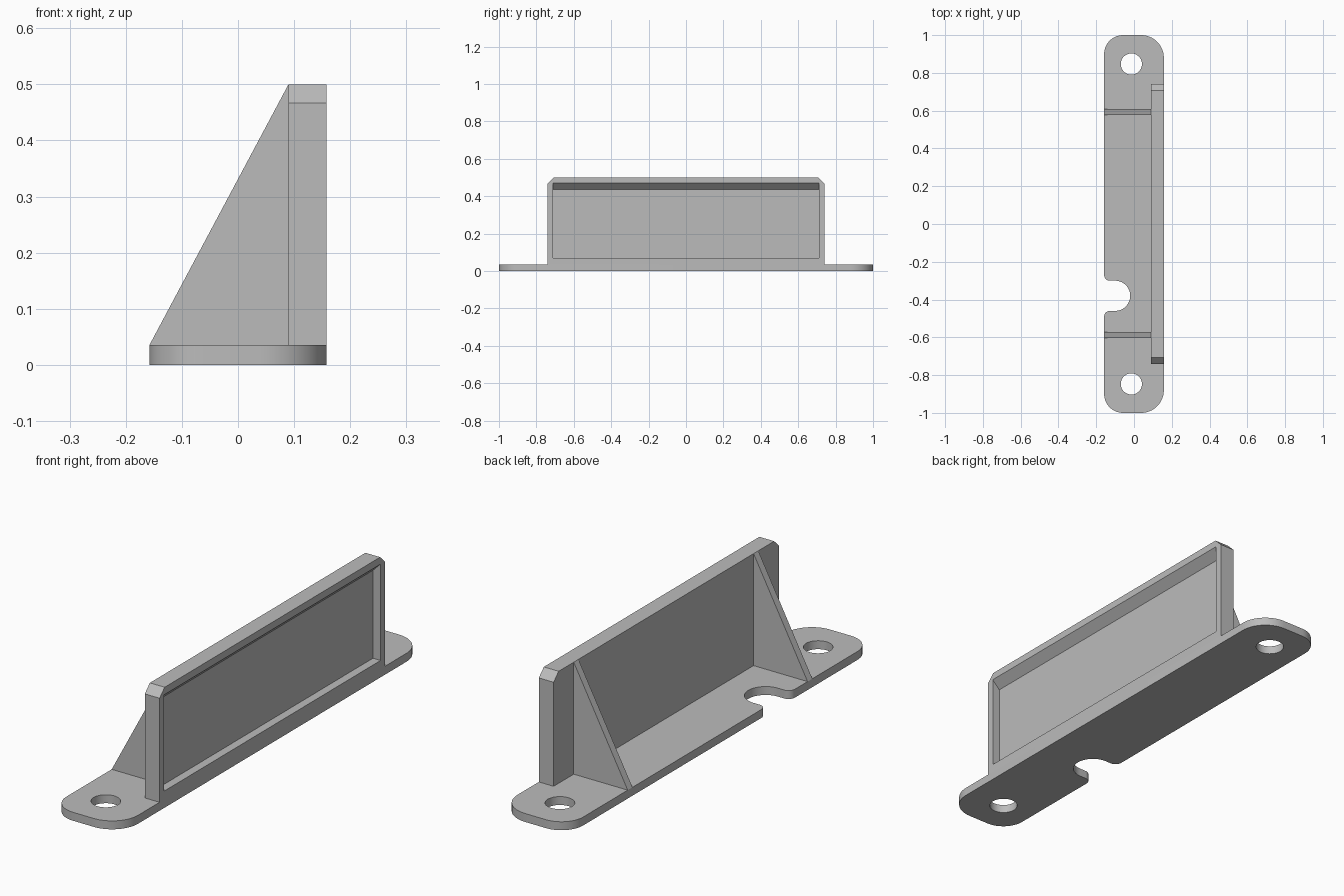
import bpy, bmesh, math
from mathutils import Vector

cube = bpy.data.objects.get("Cube")
if cube:
    bpy.data.objects.remove(cube, do_unlink=True)

grey = bpy.data.materials.new("plain grey")
grey.use_nodes = True
colour = (0.5, 0.5, 0.5, 1)
grey.diffuse_color = colour
grey.node_tree.nodes["Principled BSDF"].inputs["Base Color"].default_value = colour

HALF_X, HALF_Y = 0.158, 1.0
BASE_TOP, TOP = 0.035, 0.5
WALL_X, WALL_Y = 0.09, 0.74


def prism(name, outline, axis, lo, hi):
    """Extrude a 2D outline along an axis (0 = x, 1 = y, 2 = z) from lo to hi."""
    def place(p, t):
        co = list(p)
        co.insert(axis, t)
        return co
    bm = bmesh.new()
    face = bm.faces.new([bm.verts.new(place(p, lo)) for p in outline])
    moved = bmesh.ops.extrude_face_region(bm, geom=[face])["geom"]
    step = Vector(place((0, 0), hi - lo))
    bmesh.ops.translate(bm, vec=step,
                        verts=[v for v in moved if isinstance(v, bmesh.types.BMVert)])
    bmesh.ops.recalc_face_normals(bm, faces=bm.faces)
    mesh = bpy.data.meshes.new(name)
    bm.to_mesh(mesh)
    bm.free()
    mesh.materials.append(grey)
    ob = bpy.data.objects.new(name, mesh)
    bpy.context.collection.objects.link(ob)
    return ob


def rounded(corners, segments=16):
    """Outline with each (x, y, radius) corner replaced by a tangent arc."""
    pts = []
    for i, (x, y, r) in enumerate(corners):
        c = Vector((x, y))
        a = (Vector(corners[i - 1][:2]) - c).normalized()
        b = (Vector(corners[(i + 1) % len(corners)][:2]) - c).normalized()
        if r == 0:
            pts.append(c)
            continue
        # right-angled corners only: the arc centre lies along both edges
        centre = c + (a + b) * r
        for k in range(segments + 1):
            t = math.pi / 2 * k / segments
            pts.append(centre - b * r * math.cos(t) - a * r * math.sin(t))
    return pts


def circle(x, y, r, n=48):
    return [(x + r * math.cos(2 * math.pi * k / n),
             y + r * math.sin(2 * math.pi * k / n)) for k in range(n)]


def cut(target, cutter):
    cutter.hide_render = True
    mod = target.modifiers.new("cut", "BOOLEAN")
    mod.operation = "DIFFERENCE"
    mod.solver = "EXACT"
    mod.object = cutter
    bpy.context.view_layer.objects.active = target
    bpy.ops.object.modifier_apply(modifier=mod.name)
    bpy.data.objects.remove(cutter, do_unlink=True)


# Base plate with rounded ends and a round-bottomed notch in its left-hand edge
notch_y, notch_r, notch_x = -0.38, 0.08, -0.02
base = prism("base_plate", rounded([
    (-HALF_X, -HALF_Y, 0.1), (HALF_X, -HALF_Y, 0.12),
    (HALF_X, HALF_Y, 0.12), (-HALF_X, HALF_Y, 0.1),
    (-HALF_X, notch_y + notch_r, 0.03), (notch_x, notch_y + notch_r, notch_r),
    (notch_x, notch_y - notch_r, notch_r), (-HALF_X, notch_y - notch_r, 0.03),
]), 2, 0, BASE_TOP)

# Screw holes
for y in (-0.847, 0.847):
    cut(base, prism("hole_cutter", circle(-0.014, y, 0.056), 2, -0.1, 0.1))

# Upright wall with chamfered top corners
chamfer = 0.033
wall = prism("upright_wall", [
    (-WALL_Y, BASE_TOP), (WALL_Y, BASE_TOP), (WALL_Y, TOP - chamfer),
    (WALL_Y - chamfer, TOP), (chamfer - WALL_Y, TOP), (-WALL_Y, TOP - chamfer),
], 0, WALL_X, HALF_X)

# Shallow recess in the wall's outer face, its top edge sloping inwards
depth, reach = 0.035, 0.05
cut(wall, prism("recess_cutter", [
    (HALF_X - depth, 0.07), (HALF_X + reach, 0.07),
    (HALF_X + reach, 0.47 + reach), (HALF_X - depth, 0.47 - depth),
], 1, -0.71, 0.71))

# Triangular ribs bracing the wall
for name, y in (("front_rib", -0.603), ("back_rib", 0.577)):
    prism(name, [(-HALF_X, BASE_TOP), (WALL_X, BASE_TOP), (WALL_X, TOP)],
          1, y, y + 0.031)

# Smooth the rounded edges only
bpy.ops.object.select_all(action="DESELECT")
base.select_set(True)
bpy.context.view_layer.objects.active = base
bpy.ops.object.shade_smooth_by_angle(angle=math.radians(30))
